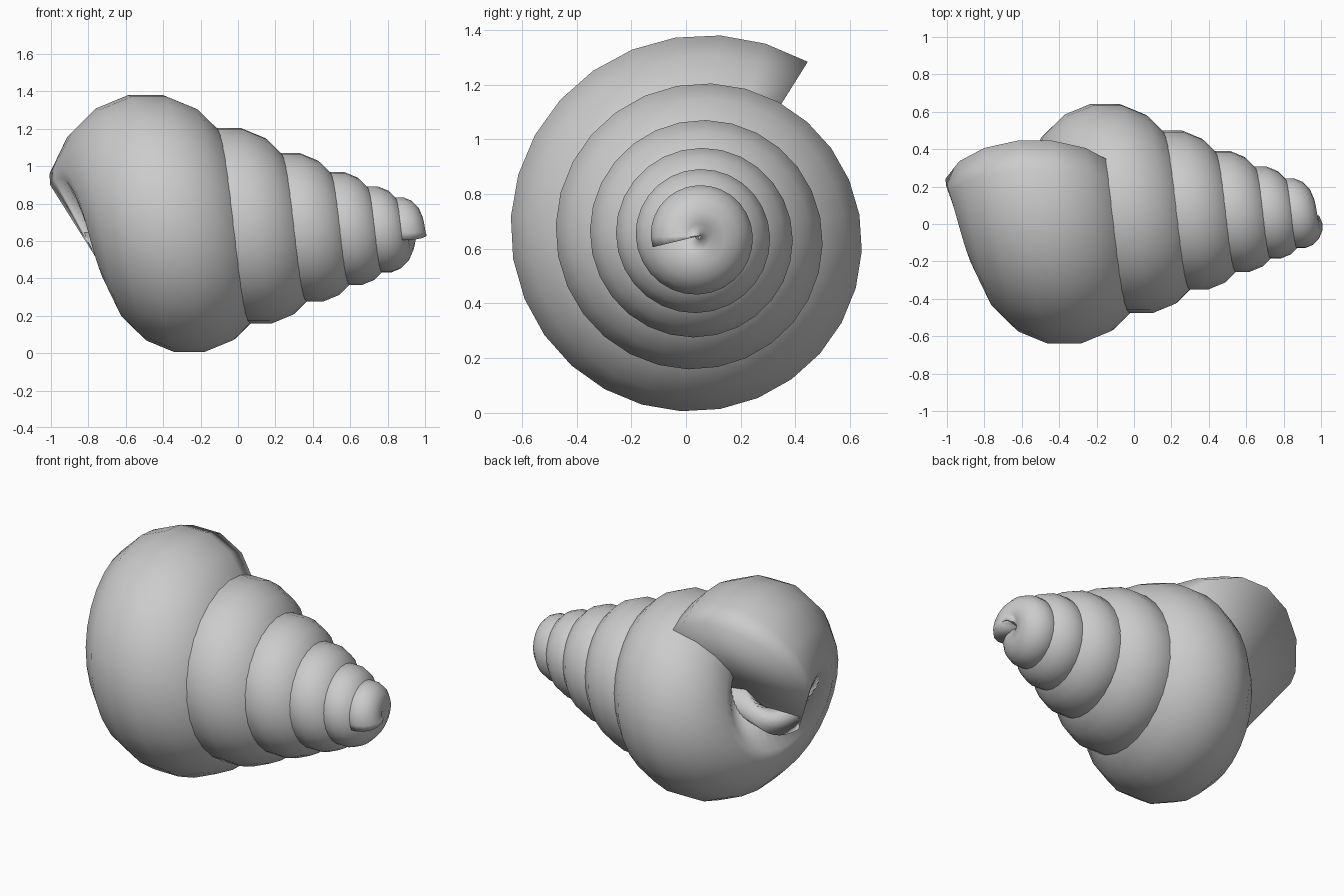
import bpy, bmesh
from math import sin, cos, radians

if "Cube" in bpy.data.objects:
    bpy.data.objects.remove(bpy.data.objects["Cube"])

# Spiral layout: the coil shrinks toward a virtual apex on an axis along x
APEX = (1.32, 0.045, 0.646)
GROWTH = 1.316            # growth per turn
START, TURNS = 193.6, 5.377
SEGMENTS = 150

# Tube cross-section at the mouth: (offset along axis, radius)
CX, CR, R = -1.85, 0.275, 0.487
section = []
for i in range(10):
    a = radians(-33.75 + 22.5 * i)
    section.append((CX + R * cos(a), CR + R * sin(a)))
# Straight base wall running in to the axis
section += [(-2.325, 0.30), (-2.165, 0.0), (-2.085, -0.15)]

bm = bmesh.new()
rings = []
for k in range(SEGMENTS + 1):
    t = k / SEGMENTS
    phi = radians(START - 360 * TURNS * t)
    s = GROWTH ** (-TURNS * (1 - t))
    rings.append([bm.verts.new((APEX[0] + s * x,
                                APEX[1] + s * r * cos(phi),
                                APEX[2] + s * r * sin(phi))) for x, r in section])

# Whorl walls
n = len(section)
for a, b in zip(rings, rings[1:]):
    for j in range(n):
        m = (j + 1) % n
        bm.faces.new((a[j], a[m], b[m], b[j]))

# Closed tip and mouth
bm.faces.new(rings[0])
bm.faces.new(list(reversed(rings[-1])))
bmesh.ops.recalc_face_normals(bm, faces=bm.faces)

mesh = bpy.data.meshes.new("spiral_shell")
bm.to_mesh(mesh)
bm.free()
for p in mesh.polygons:
    p.use_smooth = True
shell = bpy.data.objects.new("spiral_shell", mesh)
bpy.context.collection.objects.link(shell)
